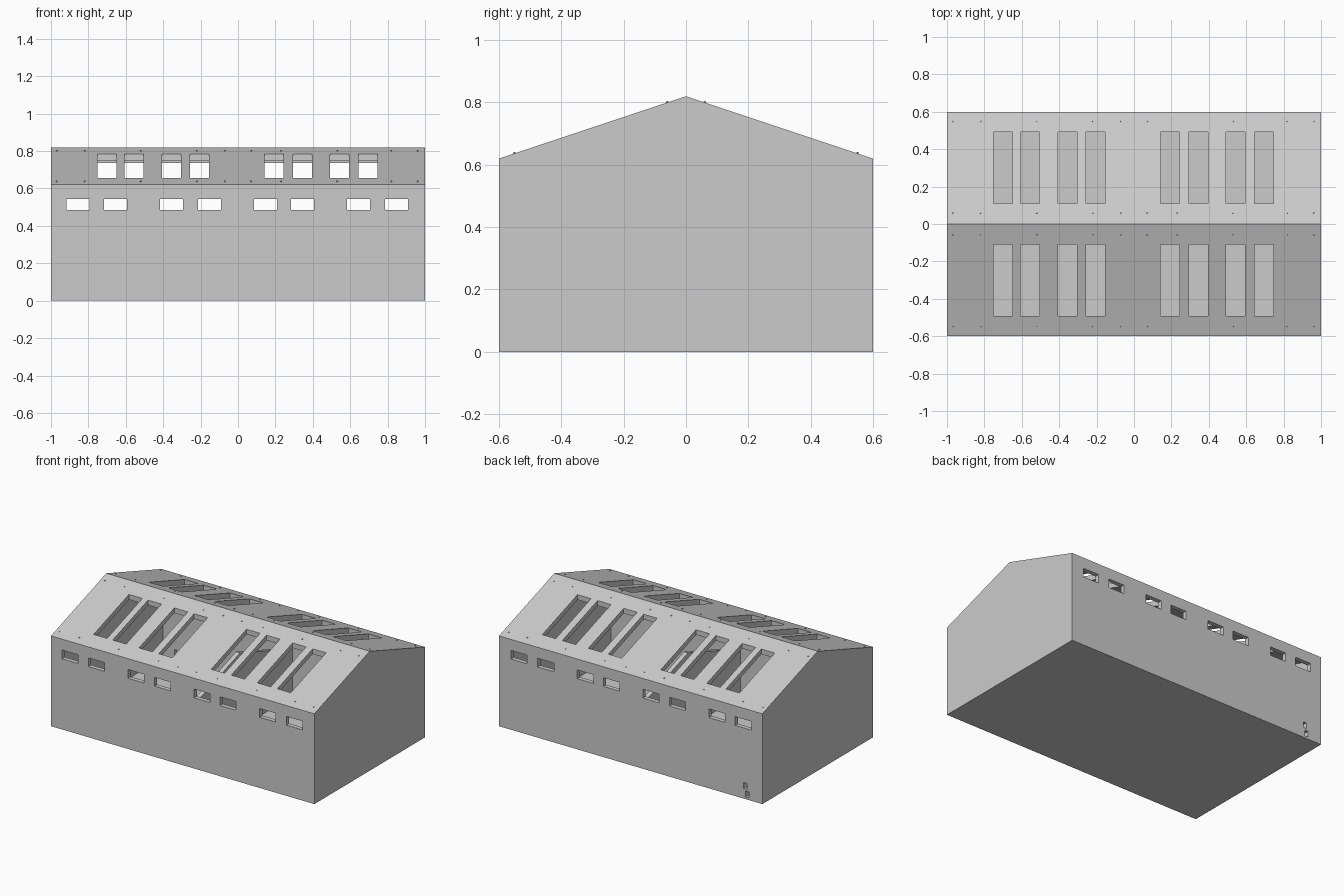
import bpy, bmesh, math
from mathutils import Matrix, Vector

if "Cube" in bpy.data.objects:
    bpy.data.objects.remove(bpy.data.objects["Cube"])

grey = bpy.data.materials.new("plain grey")
grey.diffuse_color = (0.6, 0.6, 0.6, 1)
grey.use_nodes = True
grey.node_tree.nodes["Principled BSDF"].inputs["Base Color"].default_value = grey.diffuse_color
PITCH = 0.2 / 0.6            # roof rise per unit of depth
RIDGE = 0.82


def finish(bm, name):
    bmesh.ops.recalc_face_normals(bm, faces=bm.faces)
    me = bpy.data.meshes.new(name)
    bm.to_mesh(me)
    bm.free()
    me.materials.append(grey)
    ob = bpy.data.objects.new(name, me)
    bpy.context.collection.objects.link(ob)
    return ob


def add_box(bm, x0, x1, y0, y1, z0, z1):
    size = Vector((x1 - x0, y1 - y0, z1 - z0))
    mid = Vector((x0 + x1, y0 + y1, z0 + z1)) / 2
    bmesh.ops.create_cube(bm, size=1, matrix=Matrix.Translation(mid) @ Matrix.Diagonal((*size, 1)))


def gable(name, x0, x1, half, z0, peak):
    """House-shaped profile extruded along x."""
    eave = peak - half * PITCH
    prof = [(-half, z0), (half, z0), (half, eave), (0, peak), (-half, eave)]
    bm = bmesh.new()
    face = bm.faces.new([bm.verts.new((x0, y, z)) for y, z in prof])
    ext = bmesh.ops.extrude_face_region(bm, geom=[face])
    bmesh.ops.translate(bm, vec=(x1 - x0, 0, 0),
                        verts=[v for v in ext["geom"] if isinstance(v, bmesh.types.BMVert)])
    return finish(bm, name)


def cut(target, cutter):
    mod = target.modifiers.new("cut", 'BOOLEAN')
    mod.operation, mod.solver, mod.object = 'DIFFERENCE', 'EXACT', cutter
    bpy.context.view_layer.objects.active = target
    bpy.ops.object.modifier_apply(modifier=mod.name)
    bpy.data.objects.remove(cutter)


# Hollow hall with a pitched roof
hall = gable("hall_shell", -1, 1, 0.6, 0, RIDGE)
cut(hall, gable("hall_cavity", -0.97, 0.97, 0.57, 0.03, RIDGE - 0.035))

# Wall windows, roof slots and small service holes
bm = bmesh.new()
for x in (-0.855, -0.655, -0.355, -0.153, 0.147, 0.345, 0.645, 0.848):
    add_box(bm, x - 0.061, x + 0.061, -0.7, 0.7, 0.485, 0.545)
for x in (-0.70, -0.555, -0.355, -0.205, 0.193, 0.345, 0.543, 0.695):
    for s in (-1, 1):
        add_box(bm, x - 0.051, x + 0.051, *sorted((s * 0.11, s * 0.493)), 0.6, 0.9)
for x, z in ((-0.87, 0.09), (-0.885, 0.035)):
    add_box(bm, x - 0.012, x + 0.012, 0.5, 0.7, z - 0.02, z + 0.02)
cut(hall, finish(bm, "openings"))

# Inner partition, a low gable below the roof
gable("partition", -0.015, 0.015, 0.575, 0.025, 0.545)

# Beam under the ridge
bm = bmesh.new()
add_box(bm, -0.975, 0.975, -0.02, 0.02, 0.735, 0.785)
finish(bm, "ridge_beam")

# Bolt heads in rows along eaves and ridge
bm = bmesh.new()
for x in (-0.97, -0.82, -0.52, -0.22, -0.07, 0.07, 0.23, 0.53, 0.82, 0.96):
    for y in (-0.55, -0.06, 0.06, 0.55):
        tilt = Matrix.Rotation(-math.copysign(math.atan(PITCH), y), 4, 'X')
        place = Matrix.Translation((x, y, RIDGE - abs(y) * PITCH)) @ tilt
        bmesh.ops.create_cone(bm, cap_ends=True, segments=8, radius1=0.004,
                              radius2=0.004, depth=0.008, matrix=place)
finish(bm, "roof_bolts")
